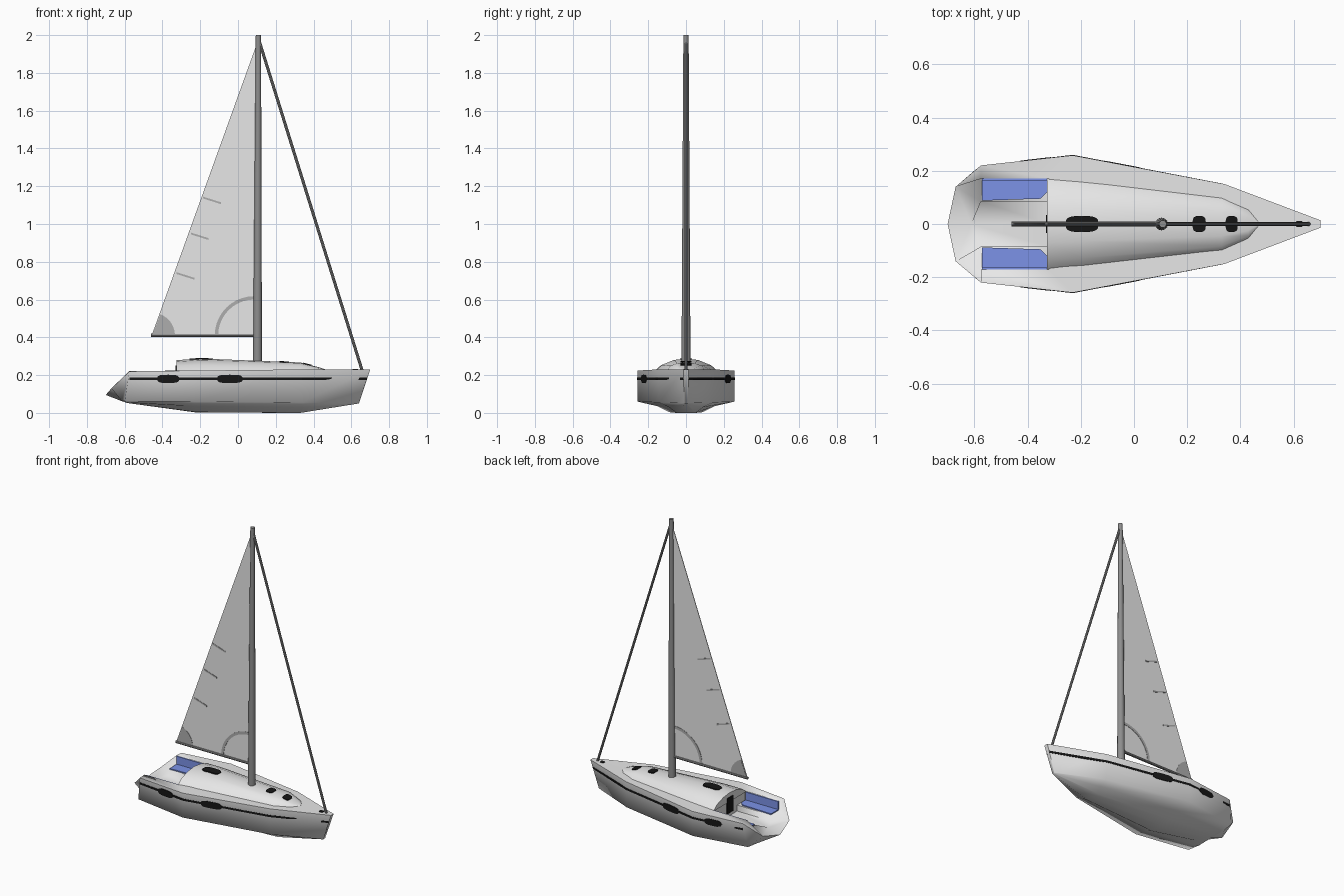
import bpy, bmesh, math
from mathutils import Vector as V

if "Cube" in bpy.data.objects:
    bpy.data.objects.remove(bpy.data.objects["Cube"])


def material(name, r, g, b):
    m = bpy.data.materials.new(name)
    m.diffuse_color = (r, g, b, 1)
    m.use_nodes = True
    m.node_tree.nodes["Principled BSDF"].inputs["Base Color"].default_value = m.diffuse_color
    return m


WHITE = material("white", .8, .8, .8)
METAL = material("metal grey", .27, .27, .27)
PATCH = material("sail patch grey", .42, .42, .42)
BLUE = material("cushion blue", .2, .29, .8)
BLACK = material("black", .008, .008, .008)


def build(name, faces, mat, mirror=False, smooth=None):
    """Mesh from polygons given as points; optionally mirrored over y = 0."""
    bm = bmesh.new()
    polys = [list(f) for f in faces]
    if mirror:
        polys += [[(p[0], -p[1], p[2]) for p in reversed(f)] for f in polys]
    for f in polys:
        bm.faces.new([bm.verts.new(p) for p in f])
    bmesh.ops.remove_doubles(bm, verts=bm.verts, dist=1e-5)
    bmesh.ops.dissolve_degenerate(bm, edges=bm.edges, dist=1e-5)
    bmesh.ops.recalc_face_normals(bm, faces=bm.faces)
    me = bpy.data.meshes.new(name)
    bm.to_mesh(me)
    bm.free()
    me.materials.append(mat)
    ob = bpy.data.objects.new(name, me)
    bpy.context.collection.objects.link(ob)
    if smooth:
        bpy.ops.object.select_all(action='DESELECT')
        ob.select_set(True)
        bpy.context.view_layer.objects.active = ob
        bpy.ops.object.shade_smooth_by_angle(angle=math.radians(smooth))
    return ob


def prism(name, loops, offset, mat, mirror=False):
    """Thin plates: each loop is extruded by the offset vector."""
    faces = []
    for loop in loops:
        a = [V(p) for p in loop]
        b = [p + V(offset) for p in a]
        n = len(a)
        faces += [a, b[::-1]]
        faces += [[a[i], b[i], b[(i + 1) % n], a[(i + 1) % n]] for i in range(n)]
    return build(name, faces, mat, mirror)


def strips(rows):
    """Quads between successive rows of points."""
    return [[r[j], r[j + 1], s[j + 1], s[j]]
            for r, s in zip(rows, rows[1:]) for j in range(len(r) - 1)]


def spar(name, p, q, r1, r2, mat, sides=12):
    p, q = V(p), V(q)
    rot = (q - p).to_track_quat('Z', 'Y')
    ang = [math.tau * i / sides for i in range(sides + 1)]
    rows = [[c + rot @ V((r * math.cos(t), r * math.sin(t), 0)) for t in ang]
            for c, r in ((p, r1), (q, r2))]
    return build(name, strips(rows) + [rows[0][:-1], rows[1][:-1]], mat, smooth=40)


def rounded(cx, cy, rx, ry, n=20, power=.6):
    """Rounded rectangle outline in two dimensions."""
    f = lambda c: math.copysign(abs(c) ** power, c)
    return [(cx + rx * f(math.cos(math.tau * i / n)),
             cy + ry * f(math.sin(math.tau * i / n))) for i in range(n)]


# Hull stations, stern to bow: sheer, chine, bilge, flat edge, centre
S = [(-.70, 0, .095)] + [(-.61, 0, .06)] * 4
T = [(-.67, .14, .13), (-.615, .12, .062), (-.61, .08, .06), (-.61, .04, .06), (-.61, 0, .06)]
A = [(-.575, .22, .22), (-.6, .2, .062), (-.59, .12, .055), (-.585, .06, .052), (-.58, 0, .052)]
B = [(-.23, .258, .224), (-.23, .257, .06), (-.23, .15, .035), (-.22, .09, .004), (-.22, 0, .002)]
C = [(.34, .15, .23), (.34, .142, .055), (.34, .09, .03), (.33, .05, 0), (.33, 0, 0)]
D = [(.70, .014, .23), (.64, .01, .052), (.64, .006, .05), (.637, .003, .05), (.635, 0, .05)]
hull = strips([S, T, A, B, C, D])
bow_top, deck_mid = (.70, 0, .23), (-.32, 0, .225)
hull.append(D + [bow_top])

# Cockpit section: coaming, seat back, seat edge, sole edge, sole centre
section = [(.17, .222), (.17, .16), (.085, .16), (.085, .12), (0, .12)]
aft = [(-.575, y, z) for y, z in section[:-1]] + [(-.61, 0, .12)]
fore = [(-.32, y, z) for y, z in section]
hull += strips([aft, fore])
hull += [fore + [deck_mid],
         [A[0], B[0], fore[0], aft[0]],
         [B[0], C[0], D[0], bow_top, deck_mid, fore[0]],
         [A[0], T[0], aft[2], aft[1], aft[0]],
         [T[0], aft[4], aft[3], aft[2]],
         [T[0], S[0], aft[4]]]
build("hull", hull, WHITE, mirror=True, smooth=76)

# Seat cushions and backrests
prism("seat_cushion", [[(-.57, .088, .159), (-.57, .168, .159), (-.327, .168, .159),
                        (-.327, .12, .159), (-.35, .095, .159)]], (0, 0, .008), BLUE, True)
prism("seat_backrest", [[(-.57, .171, .165), (-.327, .171, .165), (-.327, .171, .22),
                         (-.57, .171, .22)]], (0, -.008, 0), BLUE, True)


# Cabin: half sections lofted fore and aft
def cab(x, base, *yz):
    return [(x, *base)] + [(x, *p) for p in yz]


cabin = [cab(-.326, (.172, .218), (.135, .25), (.07, .271), (0, .279)),
         cab(-.2, (.163, .218), (.128, .254), (.065, .28), (0, .288)),
         cab(.33, (.1, .224), (.083, .25), (.045, .263), (0, .267)),
         cab(.43, (.055, .226), (.045, .236), (.025, .239), (0, .241)),
         cab(.465, (.012, .226), (.01, .229), (.005, .23), (0, .23))]
bottom = [r[0] for r in cabin]
build("cabin", strips(cabin) + [cabin[0] + [(-.326, 0, .218)],
      cabin[-1] + [(.465, 0, .226)],
      bottom + [(.465, 0, .226), (-.326, 0, .218)]], WHITE, True, smooth=40)
prism("cabin_door", [[(-.325, -.033, .145), (-.325, .033, .145),
                      (-.325, .033, .25), (-.325, -.033, .25)]], (-.005, 0, 0), BLACK)


# Hatches follow the roof line
def roof(x):
    for r, s in zip(cabin, cabin[1:]):
        if x <= s[0][0]:
            t = (x - r[0][0]) / (s[0][0] - r[0][0])
            return r[3][2] + t * (s[3][2] - r[3][2])
    return .23


hatches = [rounded(-.195, 0, .062, .03), rounded(.245, 0, .025, .03),
           rounded(.367, 0, .023, .03), rounded(.62, 0, .014, .012)]
prism("deck_hatches", [[(x, y, roof(x) - .005) for x, y in h] for h in hatches],
      (0, 0, .008), BLACK)


# Hull windows and stripe lie on the topsides
def side(x, z):
    for r, s in ((A, B), (B, C), (C, D)):
        v = (r[0][2] - z) / (r[0][2] - r[1][2])
        p, q = V(r[0]).lerp(V(r[1]), v), V(s[0]).lerp(V(s[1]), v)
        if x <= q.x or r is C:
            w = p.lerp(q, (x - p.x) / (q.x - p.x))
            return (x, w.y - .003, z)


prism("hull_windows", [[side(x, z) for x, z in rounded(cx, .18, rx, .022)]
      for cx, rx in ((-.37, .058), (-.043, .068))], (0, .006, 0), BLACK, True)
xs = [-.575, -.23, .34, .682]
prism("hull_stripe", [[side(a, .174), side(b, .174), side(b, .187), side(a, .187)]
      for a, b in zip(xs, xs[1:])], (0, .005, 0), BLACK, True)

# Rig
spar("mast", (.103, 0, .25), (.108, 0, 2.0), .024, .014, METAL, 16)
spar("forestay", (.115, 0, 1.96), (.657, 0, .225), .008, .008, METAL, 8)
spar("boom", (.1, 0, .41), (-.46, 0, .41), .009, .009, METAL, 8)

# Sail with reinforcement patches
prism("sail", [[(.1, -.002, .41), (-.457, -.002, .41), (.1, -.002, 1.955)]], (0, .004, 0), WHITE)


def arc(cx, cz, r, a0, a1, n=10):
    return [(cx + r * math.cos(math.radians(a0 + (a1 - a0) * i / n)), -.004,
             cz + r * math.sin(math.radians(a0 + (a1 - a0) * i / n))) for i in range(n + 1)]


inner, outer = arc(.085, .41, .19, 90, 180), arc(.085, .41, .208, 90, 180)
patches = [[inner[i], inner[i + 1], outer[i + 1], outer[i]] for i in range(10)]
patches.append([(-.454, -.004, .41)] + arc(-.454, .41, .12, 0, 69))
for x, z in ((-.185, 1.135), (-.25, .945), (-.325, .735)):
    patches.append([(x, -.004, z), (x + .095, -.004, z - .03),
                    (x + .095, -.004, z - .02), (x, -.004, z + .01)])
prism("sail_patches", patches, (0, .008, 0), PATCH)
